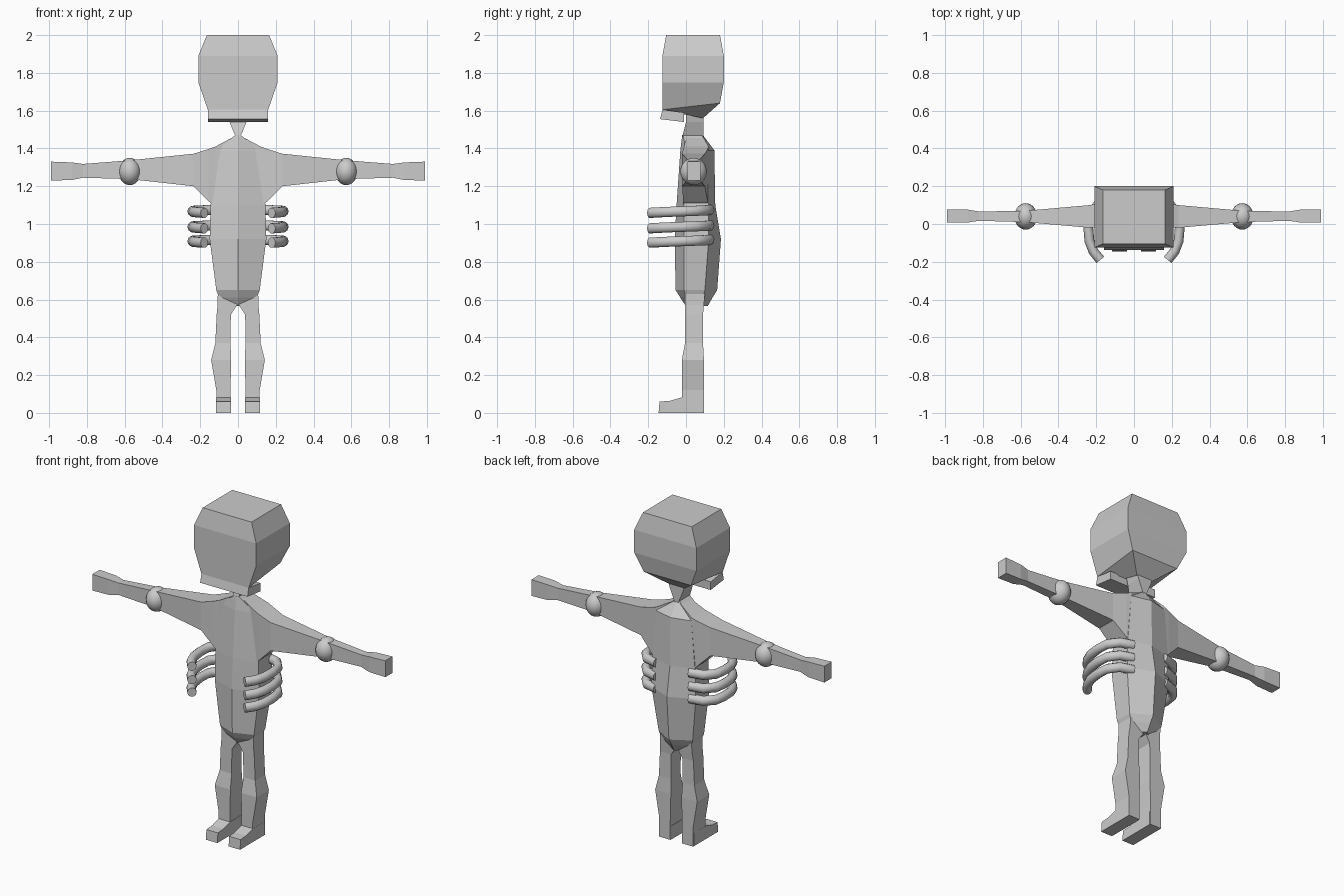
import bpy, bmesh, math
from mathutils import Vector

if "Cube" in bpy.data.objects:
    bpy.data.objects.remove(bpy.data.objects["Cube"])


def finish(bm, name, mirror=False, smooth=False):
    bmesh.ops.recalc_face_normals(bm, faces=bm.faces)
    for f in bm.faces:
        f.smooth = smooth and len(f.verts) <= 4
    mesh = bpy.data.meshes.new(name)
    bm.to_mesh(mesh)
    bm.free()
    ob = bpy.data.objects.new(name, mesh)
    bpy.context.collection.objects.link(ob)
    if mirror:
        ob.modifiers.new("Mirror", 'MIRROR').use_mirror_merge = False
    return ob


def loft(name, rings, mirror=False, smooth=False):
    """Skin a list of equal-length point rings and cap both ends."""
    bm = bmesh.new()
    vs = [[bm.verts.new(p) for p in r] for r in rings]
    n = len(vs[0])
    for a, b in zip(vs, vs[1:]):
        for i in range(n):
            j = (i + 1) % n
            bm.faces.new((a[i], a[j], b[j], b[i]))
    bm.faces.new(vs[0])
    bm.faces.new(vs[-1])
    return finish(bm, name, mirror, smooth)


def rect(x0, x1, y0, y1, zf, zb=None):
    """Horizontal rectangle, front edge at zf and back edge at zb."""
    zb = zf if zb is None else zb
    return [(x0, y0, zf), (x1, y0, zf), (x1, y1, zb), (x0, y1, zb)]


# Head, tapering underneath into the neck
loft("head", [
    rect(-.165, .165, -.105, .18, 2.0),
    rect(-.21, .21, -.125, .20, 1.89),
    rect(-.21, .21, -.125, .20, 1.75),
    rect(-.16, .16, -.125, .18, 1.605, 1.64),
    rect(-.055, .055, 0, .09, 1.58, 1.56)])

# Jaw slab
loft("jaw", [
    rect(-.16, .16, -.125, -.01, 1.605, 1.59),
    rect(-.16, .16, -.137, -.01, 1.555, 1.54)])

# Neck
loft("neck", [
    rect(-.055, .055, 0, .093, 1.58),
    rect(-.045, .045, 0, .093, 1.54),
    rect(-.012, .012, -.02, .093, 1.46)])

# Torso: six-sided section with a ridge down the front and the back
torso = [  # z, half width, front ridge, side front, side back, back ridge
    (1.47, .015, -.02, -.015, .085, .09),
    (1.39, .12, -.03, 0, .12, .15),
    (1.10, .145, -.05, -.01, .12, .155),
    (.92, .15, -.06, -.01, .12, .185),
    (.65, .115, -.055, -.01, .10, .165),
    (.61, .10, -.03, 0, .09, .14),
    (.565, .035, 0, .01, .085, .115)]
loft("torso", [[(0, f, z), (w, sf, z), (w, sb, z), (0, b, z), (-w, sb, z), (-w, sf, z)]
               for z, w, f, sf, sb, b in torso])

# Arms with blocky hands
arm = [  # x, y range, z range
    (.02, 0, .09, 1.12, 1.463),
    (.12, -.01, .12, 1.09, 1.41),
    (.155, -.015, .115, 1.12, 1.397),
    (.235, -.02, .10, 1.20, 1.372),
    (.575, .01, .07, 1.238, 1.337),
    (.82, .017, .066, 1.245, 1.318),
    (.88, .008, .076, 1.233, 1.326),
    (.99, .008, .078, 1.23, 1.33)]
loft("arm", [[(x, y0, z0), (x, y1, z0), (x, y1, z1), (x, y0, z1)]
             for x, y0, y1, z0, z1 in arm], mirror=True)

# Elbow balls
bm = bmesh.new()
bmesh.ops.create_uvsphere(bm, u_segments=24, v_segments=14, radius=1)
for v in bm.verts:
    v.co = (.573 + .06 * v.co.x, .04 + .07 * v.co.y, 1.278 + .072 * v.co.z)
finish(bm, "elbow_ball", True, True)

# Legs
leg = [  # z, inner x, outer x, front y, back y
    (.63, .005, .107, -.005, .10),
    (.57, .005, .108, -.005, .095),
    (.52, .038, .113, -.005, .09),
    (.37, .04, .12, -.005, .09),
    (.28, .036, .142, -.022, .095),
    (.12, .04, .115, -.022, .095),
    (0, .04, .115, -.022, .095)]
loft("leg", [rect(a, b, f, k, z) for z, a, b, f, k in leg], mirror=True)

# Feet: side profile extruded across
foot = [(.09, 0), (-.145, 0), (-.14, .06), (-.085, .064), (-.022, .082), (.09, .082)]
loft("foot", [[(x, y, z) for y, z in foot] for x in (.038, .1155)], mirror=True)

# Ribs: curved round tubes wrapping forward from the back
path = [(.11, .125), (.19, .105), (.235, .05), (.242, -.02),
        (.236, -.09), (.215, -.145), (.178, -.19)]
for k, z in enumerate((1.075, .993, .917)):
    rings = []
    for i, (x, y) in enumerate(path):
        a, b = path[max(i - 1, 0)], path[min(i + 1, len(path) - 1)]
        side = Vector((a[1] - b[1], b[0] - a[0], 0)).normalized()
        c = Vector((x, y, z - .016 * i / 6))
        ring = []
        for s in range(10):
            t = math.tau * s / 10
            ring.append(c + side * (.026 * math.cos(t)) + Vector((0, 0, .028 * math.sin(t))))
        rings.append(ring)
    loft(f"rib_{k + 1}", rings, mirror=True, smooth=True)
